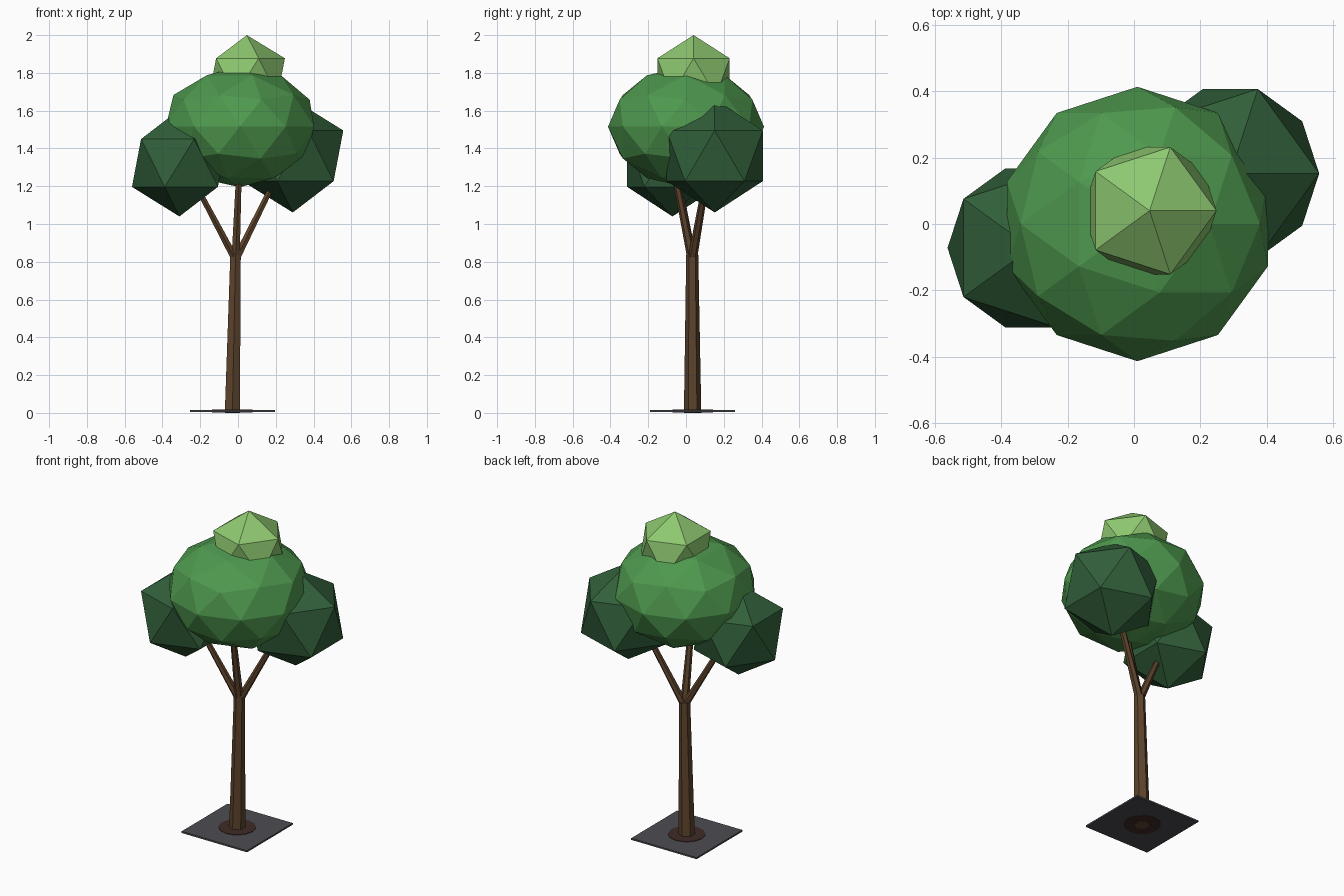
import bpy, bmesh, math
from mathutils import Vector, Matrix

if "Cube" in bpy.data.objects:
    bpy.data.objects.remove(bpy.data.objects["Cube"])


def material(name, r, g, b):
    m = bpy.data.materials.new(name)
    lin = [((c / 255 + 0.055) / 1.055) ** 2.4 for c in (r, g, b)]
    m.diffuse_color = (*lin, 1)
    m.use_nodes = True
    m.node_tree.nodes["Principled BSDF"].inputs["Base Color"].default_value = m.diffuse_color
    return m


BARK = material("bark brown", 94, 68, 44)
DARK = material("dark leaf green", 49, 95, 58)
MID = material("mid leaf green", 78, 152, 78)
LIGHT = material("light leaf green", 142, 200, 112)
STONE = material("grey slab", 76, 76, 82)
SOIL = material("dark soil", 64, 43, 40)


def finish(bm, name, mat):
    mesh = bpy.data.meshes.new(name)
    bm.to_mesh(mesh)
    bm.free()
    mesh.materials.append(mat)
    obj = bpy.data.objects.new(name, mesh)
    bpy.context.collection.objects.link(obj)
    return obj


def leaf_ball(name, centre, radius, height, subdiv, mat):
    bm = bmesh.new()
    bmesh.ops.create_icosphere(bm, subdivisions=subdiv, radius=1)
    bmesh.ops.scale(bm, vec=(radius, radius, height), verts=bm.verts)
    bmesh.ops.translate(bm, vec=centre, verts=bm.verts)
    finish(bm, name, mat)


def limb(name, start, end, r1, r2, mat, sides=6):
    """Tapered prism between two points, with level ends."""
    bm = bmesh.new()
    a, b = Vector(start), Vector(end)
    rings = []
    for p, r in ((a, r1), (b, r2)):
        rings.append([bm.verts.new(p + Vector((r * math.sin(t), r * math.cos(t), 0)))
                      for t in (math.tau * i / sides for i in range(sides))])
    for i in range(sides):
        j = (i + 1) % sides
        bm.faces.new((rings[0][i], rings[0][j], rings[1][j], rings[1][i]))
    bm.faces.new(rings[0])
    bm.faces.new(rings[1])
    bmesh.ops.recalc_face_normals(bm, faces=bm.faces)
    finish(bm, name, mat)


# Ground slab and soil patch
bm = bmesh.new()
bmesh.ops.create_cube(bm, size=1, matrix=Matrix.Translation((-0.03, 0.035, 0.009))
                      @ Matrix.Diagonal((0.45, 0.45, 0.01, 1)))
finish(bm, "ground_slab", STONE)
limb("soil_patch", (-0.03, 0.035, 0.002), (-0.03, 0.035, 0.017), 0.107, 0.107, SOIL, 12)

# Trunk and branches
limb("trunk", (-0.03, 0.035, 0), (-0.013, 0.033, 0.835), 0.046, 0.032, BARK)
fork = (-0.013, 0.033, 0.81)
for name, tip in (("left_branch", (-0.23, -0.04, 1.22)),
                  ("right_branch", (0.205, 0.11, 1.25)),
                  ("middle_branch", (0.005, -0.06, 1.27))):
    limb(name, fork, tip, 0.025, 0.017, BARK)

# Foliage
leaf_ball("left_foliage", (-0.31, -0.072, 1.323), 0.281, 0.283, 1, DARK)
leaf_ball("right_foliage", (0.29, 0.152, 1.361), 0.299, 0.3, 1, DARK)
leaf_ball("main_foliage", (0.01, 0.0, 1.515), 0.413, 0.32, 2, MID)
leaf_ball("top_foliage", (0.047, 0.04, 1.778), 0.225, 0.222, 1, LIGHT)
